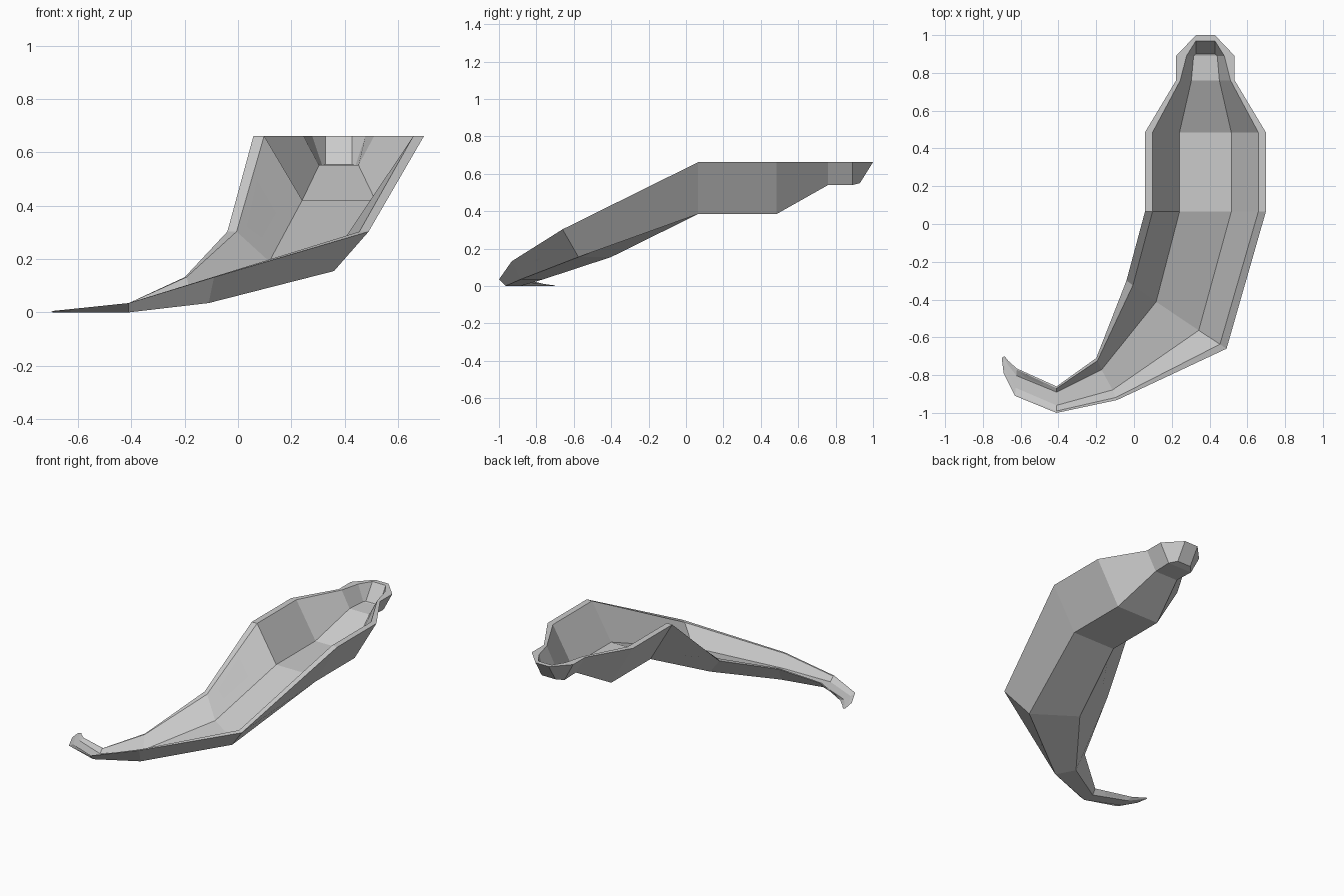
import bpy, bmesh
from mathutils import Vector

if "Cube" in bpy.data.objects:
    bpy.data.objects.remove(bpy.data.objects["Cube"])

CX = 0.378  # centre line of the straight upper part


def straight(y, rim_half, floor_half, floor_z, inset, rise, y_floor=None, shift=0):
    """Section symmetric about the centre line."""
    yf = y if y_floor is None else y_floor
    return section((CX - rim_half, y), (CX - floor_half, yf), (CX + floor_half, yf),
                   (CX + rim_half, y), 0.662, floor_z, inset, rise, shift)


def section(rim_l, floor_l, floor_r, rim_r, rim_z, floor_z, inset, rise, shift=0):
    """Closed loop of 8 points: outer channel, then inner channel back."""
    outer = [Vector((*rim_l, rim_z)), Vector((*floor_l, floor_z)),
             Vector((*floor_r, floor_z)), Vector((*rim_r, rim_z))]
    across = (outer[3] - outer[0]).normalized()
    back = Vector((0, shift, 0))
    up = Vector((0, 0, rise))
    inner = [outer[0] + across * inset + back, outer[1] + across * inset * 0.5 + up + back,
             outer[2] - across * inset * 0.5 + up + back, outer[3] - across * inset + back]
    return outer + inner[::-1]


# Sections from the closed upper end, down the bend, to the flat curled tongue
sections = [
    straight(1.0, 0.05, 0.05, 0.55, 0, 0.005, y_floor=0.93, shift=-0.03),
    straight(0.89, 0.155, 0.09, 0.54, 0.055, 0.012),
    straight(0.76, 0.155, 0.085, 0.54, 0.022, 0.012),
    straight(0.485, 0.32, 0.157, 0.385, 0.04, 0.036),
    straight(0.065, 0.32, 0.157, 0.385, 0.04, 0.036),
    section((-0.04, -0.30), (0.10, -0.40), (0.36, -0.575), (0.49, -0.66), 0.303, 0.155, 0.042, 0.036),
    section((-0.20, -0.71), (-0.175, -0.765), (-0.11, -0.885), (-0.09, -0.932), 0.132, 0.035, 0.015, 0.016),
    section((-0.41, -0.86), (-0.41, -0.885), (-0.41, -0.965), (-0.41, -1.0), 0.035, 0.0, 0.01, 0.008),
    section((-0.62, -0.765), (-0.622, -0.80), (-0.627, -0.87), (-0.63, -0.91), 0.012, 0.0, 0.006, 0.005),
    section((-0.665, -0.725), (-0.67, -0.74), (-0.68, -0.77), (-0.69, -0.79), 0.006, 0.0, 0.003, 0.003),
    section((-0.685, -0.70), (-0.69, -0.702), (-0.695, -0.706), (-0.70, -0.71), 0.003, 0.0, 0.001, 0.001),
]

bm = bmesh.new()
loops = [[bm.verts.new(p) for p in s] for s in sections]
for a, b in zip(loops, loops[1:]):
    for i in range(8):
        j = (i + 1) % 8
        bm.faces.new((a[i], a[j], b[j], b[i]))

# Upper end wall: outer skin, inner skin and top lip
end = loops[0]
bm.faces.new(end[0:4])
bm.faces.new(end[4:8])
bm.faces.new((end[0], end[3], end[4], end[7]))

# Thin end of the tongue
tip = loops[-1]
for i in range(3):
    bm.faces.new((tip[i], tip[i + 1], tip[6 - i], tip[7 - i]))

# The end wall leaves a small internal ring under the floor open edge only
bmesh.ops.recalc_face_normals(bm, faces=bm.faces)
mesh = bpy.data.meshes.new("curved_trough")
bm.to_mesh(mesh)
bm.free()
trough = bpy.data.objects.new("curved_trough", mesh)
bpy.context.collection.objects.link(trough)
